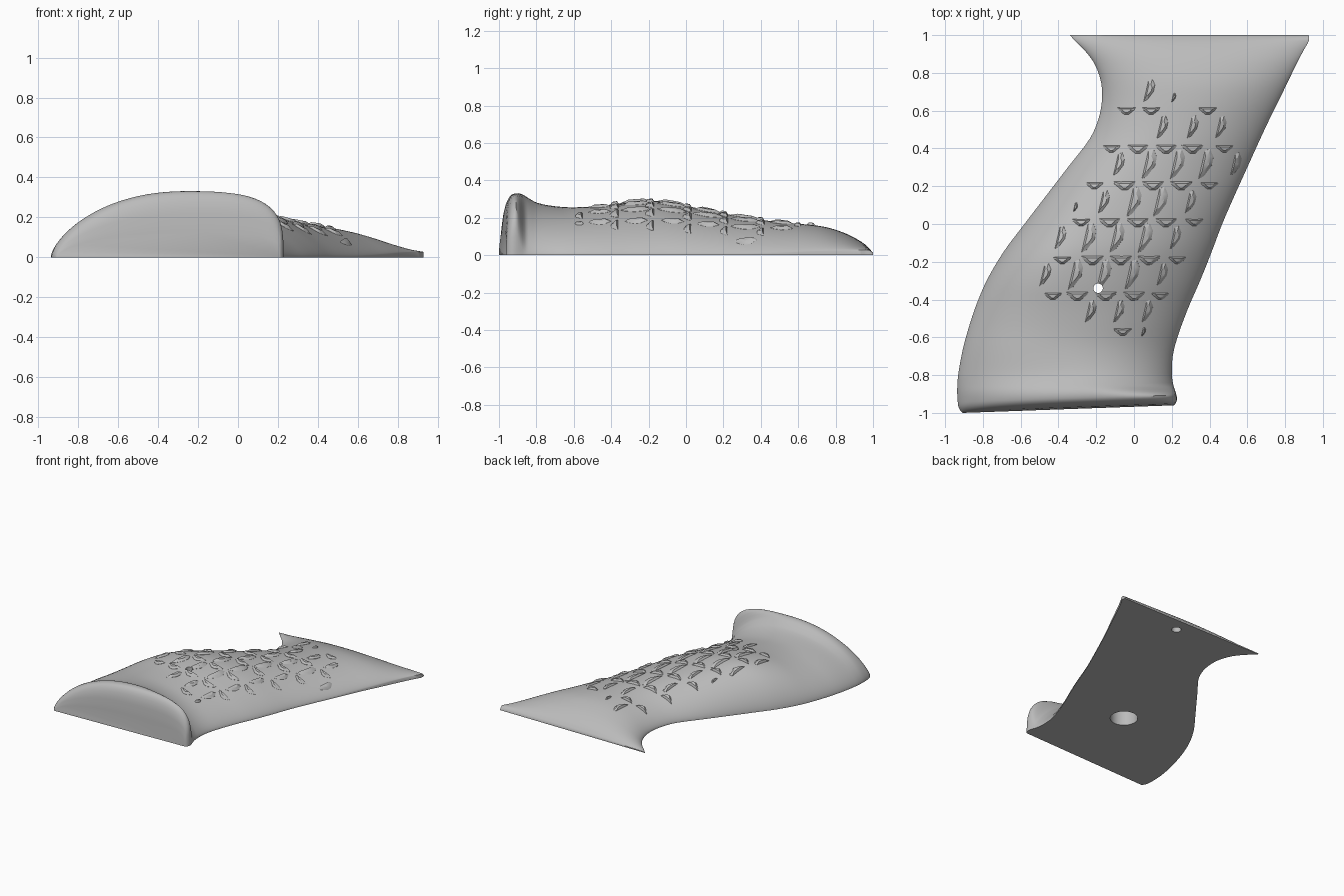
import bpy, bmesh, math
from mathutils import Vector

if "Cube" in bpy.data.objects:
    bpy.data.objects.remove(bpy.data.objects["Cube"])

grey = bpy.data.materials.new("plain grey")
grey.diffuse_color = (0.5, 0.5, 0.5, 1)
grey.use_nodes = True
grey.node_tree.nodes["Principled BSDF"].inputs["Base Color"].default_value = grey.diffuse_color

# stations along the grip: y, left x, right x, crown height
ST = [(-1.0, -.908, .21, .13), (-.99, -.918, .22, .245), (-.965, -.93, .228, .312),
      (-.93, -.934, .222, .331), (-.89, -.936, .211, .325), (-.85, -.935, .204, .303),
      (-.8, -.931, .2, .28), (-.7, -.914, .205, .262), (-.6, -.89, .23, .256),
      (-.45, -.843, .285, .265), (-.3, -.78, .35, .284), (-.15, -.692, .41, .289),
      (0, -.58, .467, .264), (.15, -.465, .532, .234), (.3, -.35, .6, .205),
      (.45, -.235, .668, .183), (.55, -.19, .715, .172), (.65, -.17, .765, .164),
      (.75, -.174, .813, .15), (.85, -.21, .862, .118), (.92, -.262, .898, .083),
      (.97, -.312, .926, .047), (1.0, -.34, .925, .012)]


def station(t):
    """Smooth (Hermite) interpolation of the station table."""
    i = 0
    while i < len(ST) - 2 and t > ST[i + 1][0]:
        i += 1
    a, b = ST[i], ST[i + 1]
    p, q = ST[max(i - 1, 0)], ST[min(i + 2, len(ST) - 1)]
    h = b[0] - a[0]
    s = (t - a[0]) / h
    out = []
    for k in (1, 2, 3):
        ma = (b[k] - p[k]) / (b[0] - p[0]) * h
        mb = (q[k] - a[k]) / (q[0] - a[0]) * h
        out.append((2*s**3 - 3*s*s + 1) * a[k] + (s**3 - 2*s*s + s) * ma
                   + (3*s*s - 2*s**3) * b[k] + (s**3 - s*s) * mb)
    return out


def ramp(t, a, b):
    s = min(max((t - a) / (b - a), 0), 1)
    return s * s * (3 - 2 * s)


def height(t, u):
    """Surface height at station t, fraction u from left to right edge."""
    h = station(t)[2]
    peak = .6 - .14 * ramp(t, -.95, -.6) - .1 * ramp(t, -.6, -.15) + .12 * ramp(t, 0, .8)
    body = ramp(t, -.945, -.875)         # 0 on the end flange, 1 on the grip
    if u < peak:
        s, p, e, rim = (peak - u) / peak, 2.2, .68, .006
    else:
        s, p, e = (u - peak) / (1 - peak), 3 - .95 * body, .27 + .45 * body
        rim = .006 + .022 * ramp(t, .25, .97)
    rim = min(rim, h * .8)
    return rim + (h - rim) * max(1 - s ** p, 0) ** e


def new_object(name, bm):
    bmesh.ops.recalc_face_normals(bm, faces=bm.faces)
    me = bpy.data.meshes.new(name)
    bm.to_mesh(me)
    bm.free()
    me.materials.append(grey)
    ob = bpy.data.objects.new(name, me)
    bpy.context.collection.objects.link(ob)
    return ob


# grip body: lofted cross-sections over a flat back
M = 40
ts = []
for a, b in zip(ST, ST[1:]):
    n = max(3, round((b[0] - a[0]) / .035))
    ts += [a[0] + (b[0] - a[0]) * k / n for k in range(n)]
ts.append(1.0)
bm = bmesh.new()
rows = []
for t in ts:
    l, r, h = station(t)
    skew = .04 * (1 - ramp(t, -1.0, -.7))
    row = []
    for j in range(M + 1):
        u = .5 - .5 * math.cos(math.pi * j / M)
        row.append(bm.verts.new((l + (r - l) * u, t + skew * u, height(t, u))))
    row.append(bm.verts.new((r, t + skew, 0)))
    row.append(bm.verts.new((l, t, 0)))
    rows.append(row)
for a, b in zip(rows, rows[1:]):
    for j in range(len(a)):
        k = (j + 1) % len(a)
        bm.faces.new((a[j], a[k], b[k], b[j]))
bm.faces.new(rows[0])
bm.faces.new(rows[-1])
body = new_object("grip_body", bm)

# raised grip texture: wedges in rows, slanted leaves between them
WEDGE = [(-.06, .02), (.06, .02), (.054, .006), (.014, -.027), (-.014, -.027), (-.054, .006)]
LEAF = [(-.04, -.085), (-.01, -.068), (.032, -.012), (.042, .035), (.024, .08),
        (-.004, .07), (-.02, .0)]
wedges = [(.6, (-.04, .09, .39)), (.4, (-.12, .02, .17, .31, .48)),
          (.205, (-.21, -.05, .1, .25, .4)), (.01, (-.28, -.13, .02, .17, .32)),
          (-.19, (-.38, -.22, -.07, .08, .23)), (-.38, (-.43, -.3, -.15, 0, .14)),
          (-.57, (-.06,))]
leaves = [(.71, (.08,)), (.515, (.15, .31, .46)), (.32, (-.08, .08, .23, .38, .54)),
          (.12, (-.16, 0, .14, .3)), (-.07, (-.39, -.24, -.09, .06, .22)),
          (-.265, (-.47, -.31, -.16, -.01, .15)), (-.46, (-.23, -.08, .07))]
bm = bmesh.new()


def bump(shape, x, y, size=1.0):
    rings = []
    for scale, lift in ((1.0, -.012), (.97, .001), (.5, .014)):
        ring = []
        for dx, dy in shape:
            px, py = x + dx * scale * size, y + dy * scale * size
            l, r, _ = station(py)
            ring.append(bm.verts.new((px, py, height(py, (px - l) / (r - l)) + lift)))
        rings.append(ring)
    for a, b in zip(rings, rings[1:]):
        for j in range(len(a)):
            k = (j + 1) % len(a)
            bm.faces.new((a[j], a[k], b[k], b[j]))
    for ring in (rings[0], rings[-1]):
        c = bm.verts.new(sum((v.co for v in ring), Vector()) / len(ring))
        for j in range(len(ring)):
            bm.faces.new((ring[j], ring[(j + 1) % len(ring)], c))


for shape, table, edge in ((WEDGE, wedges, .8), (LEAF, leaves, .75)):
    for y, xs in table:
        for i, x in enumerate(xs):
            # the pattern fades out at the ends of the rows
            size = edge if y > .48 or y < -.4 or (i in (0, len(xs) - 1)) else 1
            bump(shape, x, y, size)
for x, y in ((.21, .67), (-.31, .09), (.05, -.57)):
    bump(LEAF, x, y, .3)
texture = new_object("grip_texture", bm)


# screw hole, counterbore and locating pin hole
def cut(ob, x, y, radius, z0, z1):
    bpy.ops.mesh.primitive_cylinder_add(vertices=40, radius=radius, depth=z1 - z0,
                                        location=(x, y, (z0 + z1) / 2))
    cutter = bpy.context.object
    cutter.name = "hole_cutter"
    cutter.hide_render = True
    cutter.data.materials.append(grey)
    mod = ob.modifiers.new("hole", 'BOOLEAN')
    mod.operation, mod.solver, mod.object = 'DIFFERENCE', 'EXACT', cutter
    bpy.ops.object.select_all(action='DESELECT')
    bpy.context.view_layer.objects.active = ob
    ob.select_set(True)
    bpy.ops.object.modifier_apply(modifier="hole")
    bpy.data.objects.remove(cutter)


cut(body, -.19, -.34, .1, -.1, .2)
cut(body, -.19, -.34, .025, -.12, .5)
cut(body, .345, .89, .035, -.1, .06)
cut(texture, -.19, -.34, .025, -.12, .5)

for ob, angle in ((body, 50), (texture, 25)):
    bpy.ops.object.select_all(action='DESELECT')
    bpy.context.view_layer.objects.active = ob
    ob.select_set(True)
    bpy.ops.object.shade_smooth_by_angle(angle=math.radians(angle))
